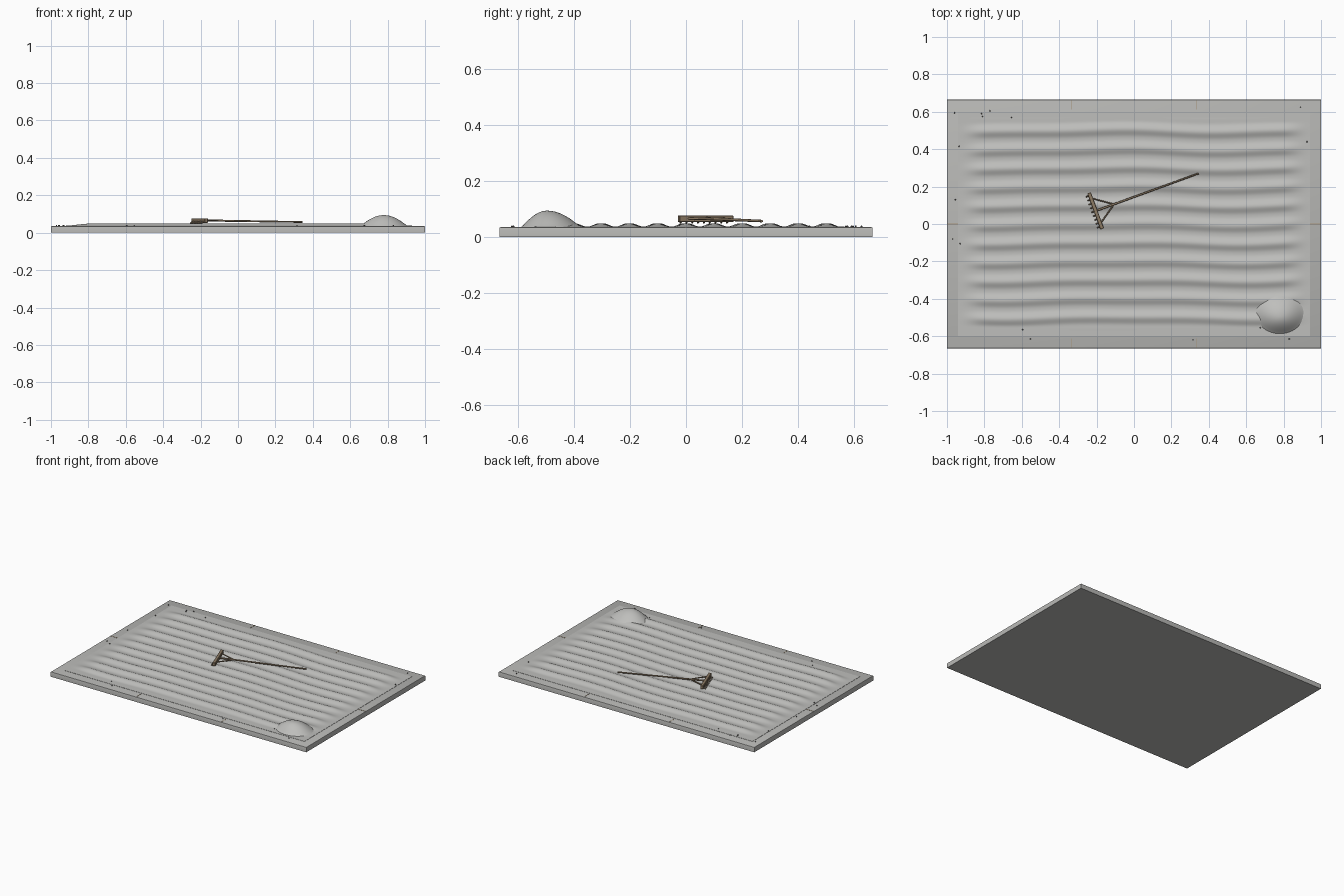
import bpy, bmesh, math
from mathutils import Vector, Matrix

if "Cube" in bpy.data.objects:
    bpy.data.objects.remove(bpy.data.objects["Cube"])


def mat(name, c):
    m = bpy.data.materials.new(name)
    m.diffuse_color = (*c, 1)
    m.use_nodes = True
    m.node_tree.nodes["Principled BSDF"].inputs["Base Color"].default_value = m.diffuse_color
    return m


STONE = mat("stone grey", (0.48, 0.48, 0.465))
SAND = mat("pale sand", (0.52, 0.52, 0.505))
WOOD = mat("weathered wood", (0.27, 0.20, 0.13))
SEAM = mat("tan seam", (0.40, 0.31, 0.20))
GRIT = mat("dark grit", (0.13, 0.125, 0.12))


def finish(name, bm, material, angle=None):
    bmesh.ops.recalc_face_normals(bm, faces=bm.faces)
    me = bpy.data.meshes.new(name)
    bm.to_mesh(me)
    bm.free()
    ob = bpy.data.objects.new(name, me)
    bpy.context.collection.objects.link(ob)
    me.materials.append(material)
    if angle:
        bpy.ops.object.select_all(action='DESELECT')
        ob.select_set(True)
        bpy.context.view_layer.objects.active = ob
        bpy.ops.object.shade_smooth_by_angle(angle=math.radians(angle))
    return ob


def add_box(bm, size, matrix):
    bmesh.ops.create_cube(bm, size=1, matrix=matrix @ Matrix.Diagonal((*size, 1)))


def add_rod(bm, a, b, r1, r2, sides=10):
    a, b = Vector(a), Vector(b)
    d = b - a
    m = Matrix.Translation((a + b) / 2) @ d.to_track_quat('Z', 'Y').to_matrix().to_4x4()
    bmesh.ops.create_cone(bm, cap_ends=True, segments=sides, radius1=r1, radius2=r2,
                          depth=d.length, matrix=m)


def smooth(t):
    t = min(max(t, 0), 1)
    return t * t * (3 - 2 * t)


# stone slab
bm = bmesh.new()
add_box(bm, (2, 1.33, 0.035), Matrix.Translation((0, 0, 0.0175)))
bmesh.ops.bevel(bm, geom=[e for e in bm.edges if all(v.co.z > 0.03 for v in e.verts)],
                offset=0.004, segments=2, affect='EDGES', profile=0.5)
finish("slab", bm, STONE, 40)

# raked sand: eleven gently wandering ridges that fade out at the ends
HX, HY, NX, NY = 0.94, 0.60, 90, 200


def sand_height(x, y):
    k = round(y * 10)
    yy = y - 0.006 * math.sin(5 * x + 2 + 0.5 * y) - 0.003 * math.sin(9 * x + 3 * y)
    crest = (0.5 + 0.5 * math.cos(2 * math.pi * yy / 0.1)) ** 1.3
    fade = smooth((HX - abs(x)) / 0.16) * smooth((0.57 - abs(y)) / 0.04)
    return 0.0365 + 0.0125 * crest * fade


bm = bmesh.new()
rows = []
for j in range(NY + 1):
    y = -HY + 2 * HY * j / NY
    xs = [-HX + 2 * HX * i / NX for i in range(NX + 1)]
    rows.append([bm.verts.new((x, y, sand_height(x, y))) for x in xs])
for j in range(NY):
    for i in range(NX):
        bm.faces.new((rows[j][i], rows[j][i + 1], rows[j + 1][i + 1], rows[j + 1][i]))
# closing skirt sunk into the slab
rim = bmesh.ops.extrude_edge_only(bm, edges=[e for e in bm.edges if e.is_boundary])
for v in rim["geom"]:
    if isinstance(v, bmesh.types.BMVert):
        v.co.z = 0.03
finish("raked_sand", bm, SAND, 40)

# sand mound, its peak leaning toward the front
bm = bmesh.new()
RINGS, SEG = 14, 48
top = bm.verts.new((0.78, -0.495, 0.094))
prev = None
for r in range(1, RINGS + 1):
    t = r / RINGS
    ring = []
    for s in range(SEG):
        a = 2 * math.pi * s / SEG
        ring.append(bm.verts.new((0.78 + 0.128 * t * math.cos(a),
                                  -0.495 + 0.015 * t + 0.107 * t * math.sin(a),
                                  0.036 + 0.058 * (1 - t * t) ** 1.15)))
    for s in range(SEG):
        n = (s + 1) % SEG
        bm.faces.new((prev[s], ring[s], ring[n], prev[n]) if prev else (top, ring[s], ring[n]))
    prev = ring
finish("sand_mound", bm, SAND, 60)

# tan joints across the border
bm = bmesh.new()
for sx in (-1, 1):
    add_box(bm, (0.055, 0.004, 0.002), Matrix.Translation((sx * 0.969, 0, 0.0352)))
    for sy in (-1, 1):
        add_box(bm, (0.004, 0.05, 0.002), Matrix.Translation((sx * 0.333, sy * 0.636, 0.0352)))
finish("border_seams", bm, SEAM)

# scattered grit
bm = bmesh.new()
for x, y in ((-.96, .595), (-.815, .59), (-.81, .575), (-.77, .605), (-.655, .57),
             (-.935, .415), (-.955, .13), (-.97, -.08), (-.93, -.105), (-.595, -.565),
             (-.555, -.615), (.315, -.62), (.675, -.555), (.83, -.615), (.89, .625), (.925, .44)):
    bmesh.ops.create_icosphere(bm, subdivisions=1, radius=0.004,
                               matrix=Matrix.Translation((x, y, 0.0375)))
finish("grit", bm, GRIT)

# rake, built along local x and turned into place
place = Matrix.Translation((-0.205, 0.07, 0)) @ Matrix.Rotation(math.radians(20), 4, 'Z')

bm = bmesh.new()
add_box(bm, (0.02, 0.205, 0.024), Matrix.Translation((0, 0, 0.065)))
bmesh.ops.bevel(bm, geom=bm.edges[:], offset=0.002, segments=1, affect='EDGES')
finish("rake_head", bm, WOOD).matrix_world = place

bm = bmesh.new()
for i in range(9):
    y = -0.088 + 0.022 * i
    add_rod(bm, (-0.004, y, 0.062), (-0.022, y, 0.050), 0.005, 0.003, 8)
finish("rake_teeth", bm, WOOD).matrix_world = place

bm = bmesh.new()
add_rod(bm, (0, 0, 0.066), (0.585, 0, 0.057), 0.0055, 0.0045, 12)
finish("rake_handle", bm, WOOD, 40).matrix_world = place

bm = bmesh.new()
for s in (-1, 1):
    add_rod(bm, (0.105, 0, 0.0645), (0.004, s * 0.07, 0.066), 0.004, 0.004)
finish("rake_braces", bm, WOOD, 40).matrix_world = place
